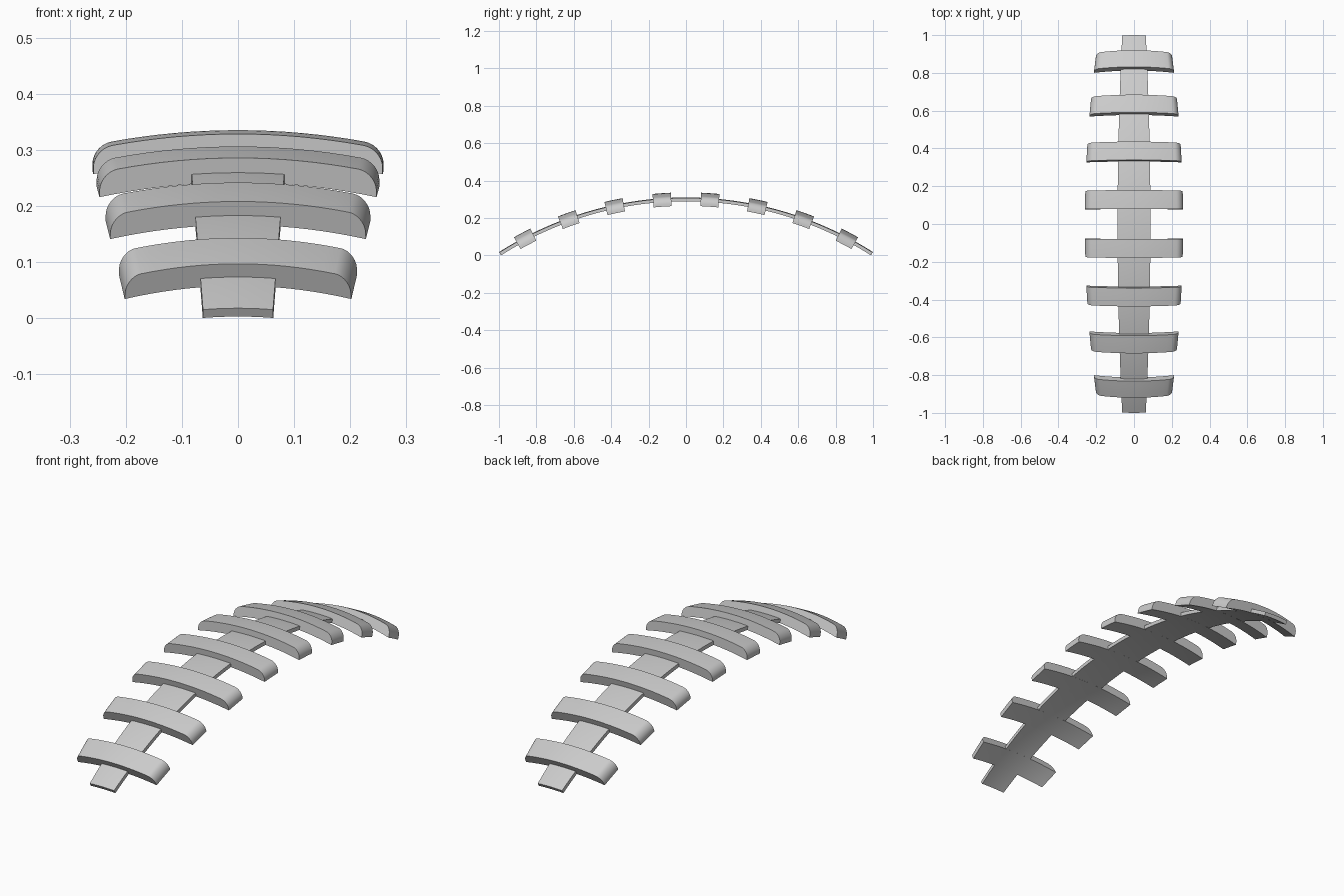
import bpy, bmesh
from math import sin, cos, pi, radians

if "Cube" in bpy.data.objects:
    bpy.data.objects.remove(bpy.data.objects["Cube"])

R_IN = 1.839        # radius of the arched underside
BASE = 1.547        # arch centre lies this far below z = 0
DROP = 0.027        # sideways droop at the rib tips
END = radians(32.57)


def place(u, h, a):
    """u = sideways fraction, h = height above underside, a = angle along the arch."""
    r = R_IN + h - DROP * u * u
    y = r * sin(a)
    return (0.26 * (1 - 0.285 * y * y) * u, y, r * cos(a) - BASE)


def sweep(name, profile, angles):
    bm = bmesh.new()
    rings = [[bm.verts.new(place(u, h, a)) for u, h in profile] for a in angles]
    n = len(profile)
    for r0, r1 in zip(rings, rings[1:]):
        for i in range(n):
            j = (i + 1) % n
            bm.faces.new((r0[i], r0[j], r1[j], r1[i]))
    bm.faces.new(rings[0])
    bm.faces.new(rings[-1])
    bmesh.ops.recalc_face_normals(bm, faces=bm.faces)
    me = bpy.data.meshes.new(name)
    bm.to_mesh(me)
    bm.free()
    ob = bpy.data.objects.new(name, me)
    bpy.context.collection.objects.link(ob)
    bpy.context.view_layer.objects.active = ob
    ob.select_set(True)
    bpy.ops.object.shade_smooth_by_angle(angle=radians(30))
    ob.select_set(False)
    return ob


def span(a, b, n):
    return [a + (b - a) * i / n for i in range(n + 1)]


# Spine: thin curved strip running the full length
HALF = 0.335
spine = [(u, 0.0004) for u in span(-HALF, HALF, 6)] + [(u, 0.018) for u in span(HALF, -HALF, 6)]
sweep("spine", spine, span(-END, END, 64))

# Ribs: thicker cross bars with rounded upper corners, flush with the spine underside
T, CU, CH = 0.045, 0.13, 0.033
right = [(1 - CU + CU * cos(t), T - CH + CH * sin(t)) for t in span(0, pi / 2, 7)]
left = [(-u, h) for u, h in reversed(right)]
top = [(u, T) for u in span(1 - CU, -(1 - CU), 16)[1:-1]]
rib = [(u, 0.0) for u in span(-1, 1, 18)] + right + top + left

half_len = 0.049 / 1.86
for side, label in ((-1, "front"), (1, "back")):
    for k in range(4):
        a = side * radians(7.92) * (k + 0.5)
        sweep(f"rib_{label}_{k + 1}", rib, span(a - half_len, a + half_len, 4))
